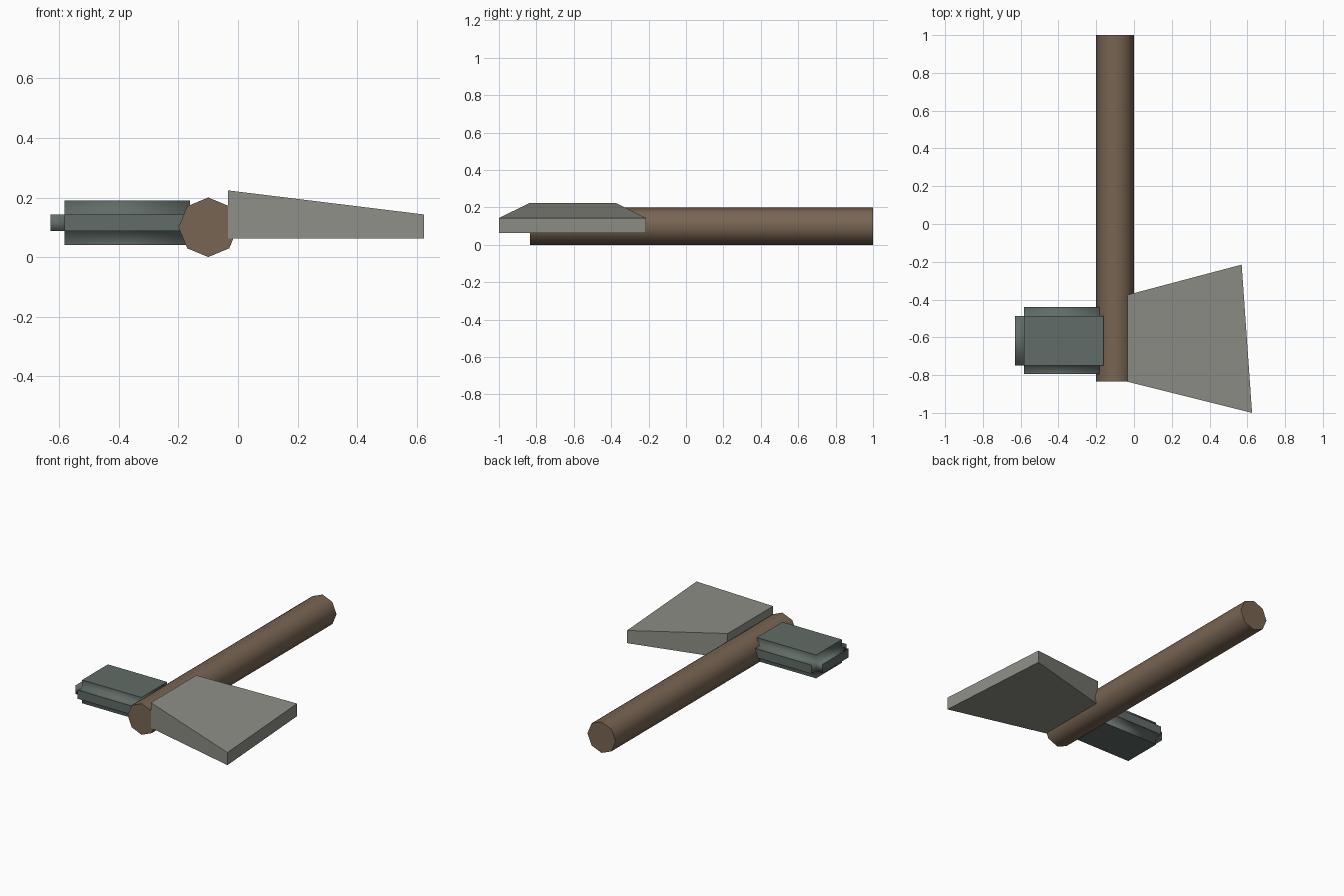
import bpy, bmesh, math
from mathutils import Matrix

cube = bpy.data.objects.get("Cube")
if cube:
    bpy.data.objects.remove(cube, do_unlink=True)


def material(name, color):
    m = bpy.data.materials.new(name)
    m.use_nodes = True
    m.diffuse_color = (*color, 1)
    m.node_tree.nodes["Principled BSDF"].inputs["Base Color"].default_value = (*color, 1)
    return m


def add_part(name, bm, mat):
    bmesh.ops.recalc_face_normals(bm, faces=bm.faces)
    mesh = bpy.data.meshes.new(name)
    bm.to_mesh(mesh)
    bm.free()
    mesh.materials.append(mat)
    obj = bpy.data.objects.new(name, mesh)
    bpy.context.collection.objects.link(obj)
    return obj


wood = material("brown wood", (0.19, 0.13, 0.085))
stone = material("pale grey stone", (0.27, 0.27, 0.24))
iron = material("dark green grey", (0.12, 0.15, 0.135))

# Handle: eight-sided shaft, smooth round the sides with flat ends
bm = bmesh.new()
bmesh.ops.create_cone(bm, cap_ends=True, segments=8, radius1=0.1, radius2=0.1, depth=1.835,
                      matrix=Matrix.Translation((-0.1, 0.0825, 0.1)) @ Matrix.Rotation(math.pi / 2, 4, 'X'))
for f in bm.faces:
    f.smooth = len(f.verts) == 4
for e in bm.edges:
    e.smooth = all(f.smooth for f in e.link_faces)
add_part("handle", bm, wood)

# Blade: flared wedge, thinner towards the cutting edge
bm = bmesh.new()
outline = [(-0.034, -0.835, 0.224), (0.625, -1.0, 0.143),
           (0.57, -0.215, 0.143), (-0.034, -0.375, 0.224)]
top = [bm.verts.new(p) for p in outline]
base = [bm.verts.new((x, y, 0.062)) for x, y, z in outline]
bm.faces.new(top)
bm.faces.new(base[::-1])
for i in range(4):
    j = (i + 1) % 4
    bm.faces.new((top[i], base[i], base[j], top[j]))
add_part("blade", bm, stone)

# Hammer head: block with square notches cut along every edge
bm = bmesh.new()
size = (0.515, 0.355, 0.15)
bmesh.ops.create_cube(bm, size=1, matrix=Matrix.Translation((-0.3725, -0.6175, 0.115))
                      @ Matrix.Diagonal((*size, 1)))
bmesh.ops.bevel(bm, geom=bm.edges[:], offset=0.047, offset_type='OFFSET',
                segments=2, profile=0.0, affect='EDGES')
bm.normal_update()
big = set(sorted(bm.faces, key=lambda f: f.calc_area())[-6:])
extremes = [(min(v.co[a] for v in bm.verts), max(v.co[a] for v in bm.verts)) for a in range(3)]


def is_outer(face):
    return any(all(abs(v.co[a] - lim) < 0.001 for v in face.verts)
               for a in range(3) for lim in extremes[a])


outer = {f for f in bm.faces if is_outer(f)}
for f in bm.faces:
    f.smooth = f not in outer
for e in bm.edges:
    e.smooth = not any(f in outer for f in e.link_faces)
add_part("hammer_head", bm, iron)
